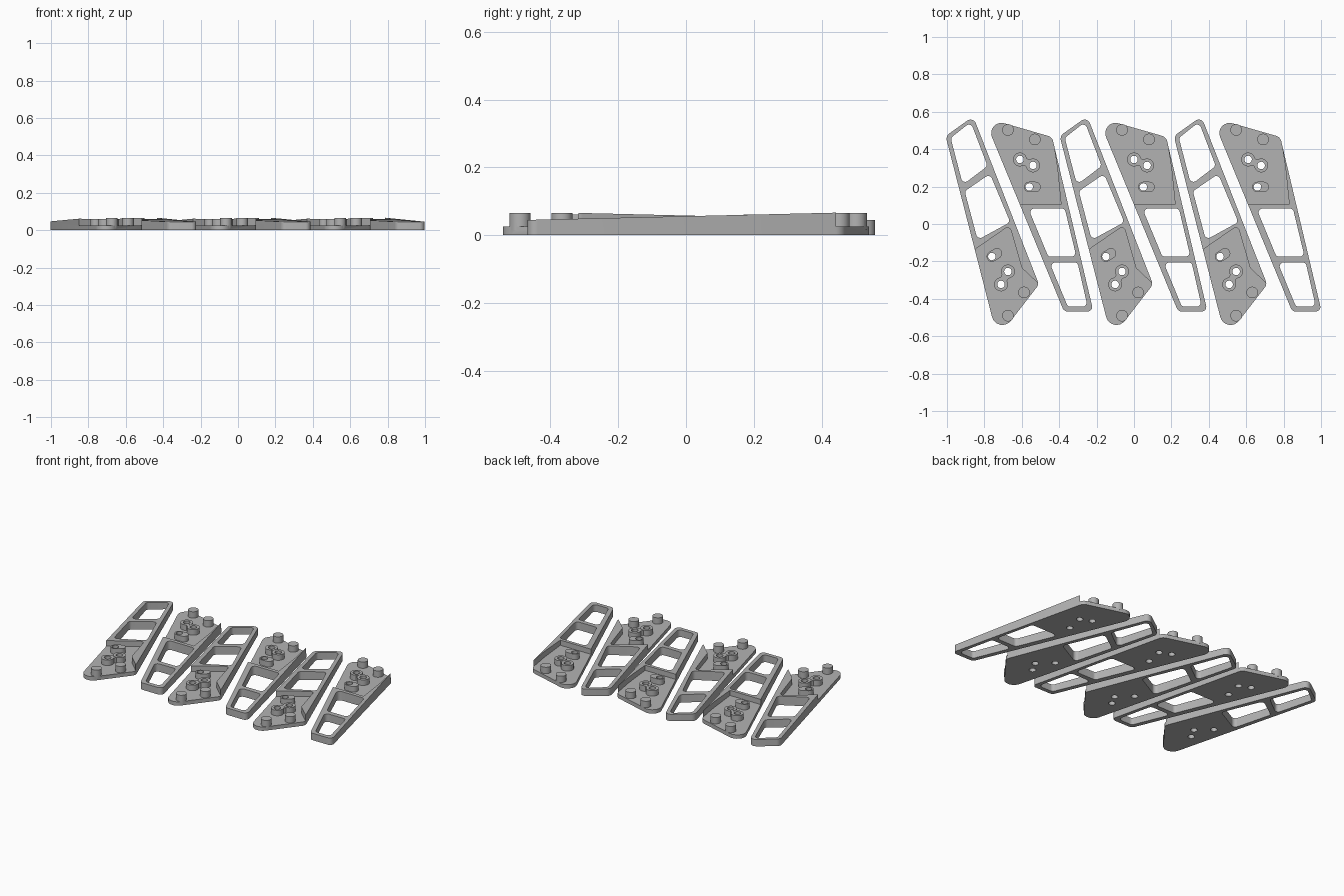
import bpy
import bmesh
import math
from mathutils import Vector

cube = bpy.data.objects.get("Cube")
if cube:
    bpy.data.objects.remove(cube, do_unlink=True)

PITCH = 0.61
FLOOR = 0.025
POST_TOP = 0.066
BOSS_TOP = 0.061

grey = bpy.data.materials.new("plain grey")
grey.use_nodes = True
COLOUR = (0.45, 0.45, 0.45, 1)
grey.diffuse_color = COLOUR
grey.node_tree.nodes["Principled BSDF"].inputs["Base Color"].default_value = COLOUR


def fillet(corners, radii, steps=8):
    """Round every corner of a closed outline."""
    if not isinstance(radii, (list, tuple)):
        radii = [radii] * len(corners)
    pts = [Vector(c) for c in corners]
    out = []
    for i, p in enumerate(pts):
        r = radii[i]
        if r == 0:
            out.append(p)
            continue
        a = (pts[i - 1] - p).normalized()
        b = (pts[(i + 1) % len(pts)] - p).normalized()
        half = a.angle(b) / 2
        centre = p + (a + b).normalized() * (r / math.sin(half))
        start = p + a * (r / math.tan(half)) - centre
        end = p + b * (r / math.tan(half)) - centre
        sweep = math.pi - 2 * half
        for k in range(steps + 1):
            t = k / steps
            out.append(centre + (start * math.sin((1 - t) * sweep)
                                 + end * math.sin(t * sweep)) / math.sin(sweep))
    return out


def circle(c, r, n=28):
    return [Vector((c[0] + r * math.cos(i * math.tau / n),
                    c[1] + r * math.sin(i * math.tau / n))) for i in range(n)]


def capsule(p, q, r, n=12):
    """Outline of a rounded slot between two points."""
    p, q = Vector(p), Vector(q)
    d = q - p
    base = math.atan2(d.y, d.x)
    out = []
    for c, start in ((q, base - math.pi / 2), (p, base + math.pi / 2)):
        for k in range(n + 1):
            a = start + math.pi * k / n
            out.append(c + Vector((math.cos(a), math.sin(a))) * r)
    return out


def prism(outline, z0, top):
    """Extrude an outline; top is a height or a function of y."""
    height = top if callable(top) else (lambda y: top)
    bm = bmesh.new()
    low = [bm.verts.new((p.x, p.y, z0)) for p in outline]
    high = [bm.verts.new((p.x, p.y, height(p.y))) for p in outline]
    bm.faces.new(list(reversed(low)))
    bm.faces.new(high)
    n = len(low)
    for i in range(n):
        j = (i + 1) % n
        bm.faces.new((low[i], low[j], high[j], high[i]))
    bmesh.ops.recalc_face_normals(bm, faces=bm.faces)
    mesh = bpy.data.meshes.new("prism")
    bm.to_mesh(mesh)
    bm.free()
    obj = bpy.data.objects.new("prism", mesh)
    bpy.context.collection.objects.link(obj)
    return obj


def combine(body, tool, operation):
    """Apply one boolean and discard the tool."""
    mod = body.modifiers.new("cut", 'BOOLEAN')
    mod.operation, mod.solver, mod.object = operation, 'EXACT', tool
    graph = bpy.context.evaluated_depsgraph_get()
    mesh = bpy.data.meshes.new_from_object(body.evaluated_get(graph))
    body.modifiers.clear()
    body.data = mesh
    bpy.data.objects.remove(tool, do_unlink=True)


def build(name, outline, top, windows, pocket, posts, rings, slot):
    body = prism(outline, 0, top)
    # Frame windows and the lowered mounting floor
    for w in windows:
        combine(body, prism(fillet(w, 0.022), -0.1, 0.2), 'DIFFERENCE')
    combine(body, prism(pocket, FLOOR, 0.2), 'DIFFERENCE')
    # Locating posts, joined screw bosses and the short slot boss
    base = FLOOR - 0.01
    for c in posts:
        combine(body, prism(circle(c, 0.031), base, POST_TOP), 'UNION')
    combine(body, prism(capsule(*rings, 0.02), base, BOSS_TOP - 0.002), 'UNION')
    for c in rings:
        combine(body, prism(circle(c, 0.037), base, BOSS_TOP), 'UNION')
    combine(body, prism(capsule(*slot, 0.028), base, BOSS_TOP), 'UNION')
    # Screw holes right through
    for c in (*rings, slot[0]):
        combine(body, prism(circle(c, 0.02), -0.1, 0.2), 'DIFFERENCE')
    body.name = name + "_1"
    body.data.name = name
    body.data.materials.clear()
    body.data.materials.append(grey)
    bpy.ops.object.select_all(action='DESELECT')
    body.select_set(True)
    bpy.context.view_layer.objects.active = body
    bpy.ops.object.shade_smooth_by_angle(angle=math.radians(30))
    # Repeat along the row
    for i in (1, 2):
        copy = body.copy()
        copy.name = f"{name}_{i + 1}"
        copy.location.x = i * PITCH
        bpy.context.collection.objects.link(copy)


# Bracket with its mounting floor at the front
build("front_mount_bracket",
      fillet([(-1.007, 0.47), (-0.73, -0.61), (-0.508, -0.323), (-0.86, 0.575)],
             [0.035, 0.057, 0.035, 0.03]),
      lambda y: 0.058 - 0.0243 * y,
      [[(-0.98, 0.46), (-0.915, 0.21), (-0.783, 0.31), (-0.873, 0.545)],
       [(-0.905, 0.175), (-0.836, -0.085), (-0.662, 0.01), (-0.77, 0.268)]],
      fillet([(-0.95, -0.205), (-0.95, -0.7), (-0.45, -0.7), (-0.45, -0.38),
              (-0.515, -0.315), (-0.6, -0.235), (-0.665, -0.008)],
             [0, 0, 0, 0, 0, 0.03, 0.02]),
      [(-0.588, -0.366), (-0.674, -0.49)],
      [(-0.674, -0.254), (-0.711, -0.323)],
      [(-0.76, -0.174), (-0.733, -0.157)])

# Bracket with its mounting floor at the back
build("back_mount_bracket",
      fillet([(-0.803, 0.57), (-0.374, -0.468), (-0.217, -0.468), (-0.438, 0.465)],
             [0.055, 0.03, 0.025, 0.04]),
      lambda y: 0.056 + 0.0236 * y,
      [[(-0.565, 0.083), (-0.458, -0.175), (-0.308, -0.175), (-0.37, 0.083)],
       [(-0.452, -0.205), (-0.354, -0.442), (-0.248, -0.442), (-0.302, -0.205)]],
      fillet([(-0.95, 0.105), (-0.39, 0.105), (-0.41, 0.3), (-0.434, 0.45),
              (-0.434, 0.7), (-0.95, 0.7)], 0),
      [(-0.674, 0.503), (-0.53, 0.452)],
      [(-0.61, 0.345), (-0.54, 0.313)],
      [(-0.56, 0.198), (-0.527, 0.198)])
